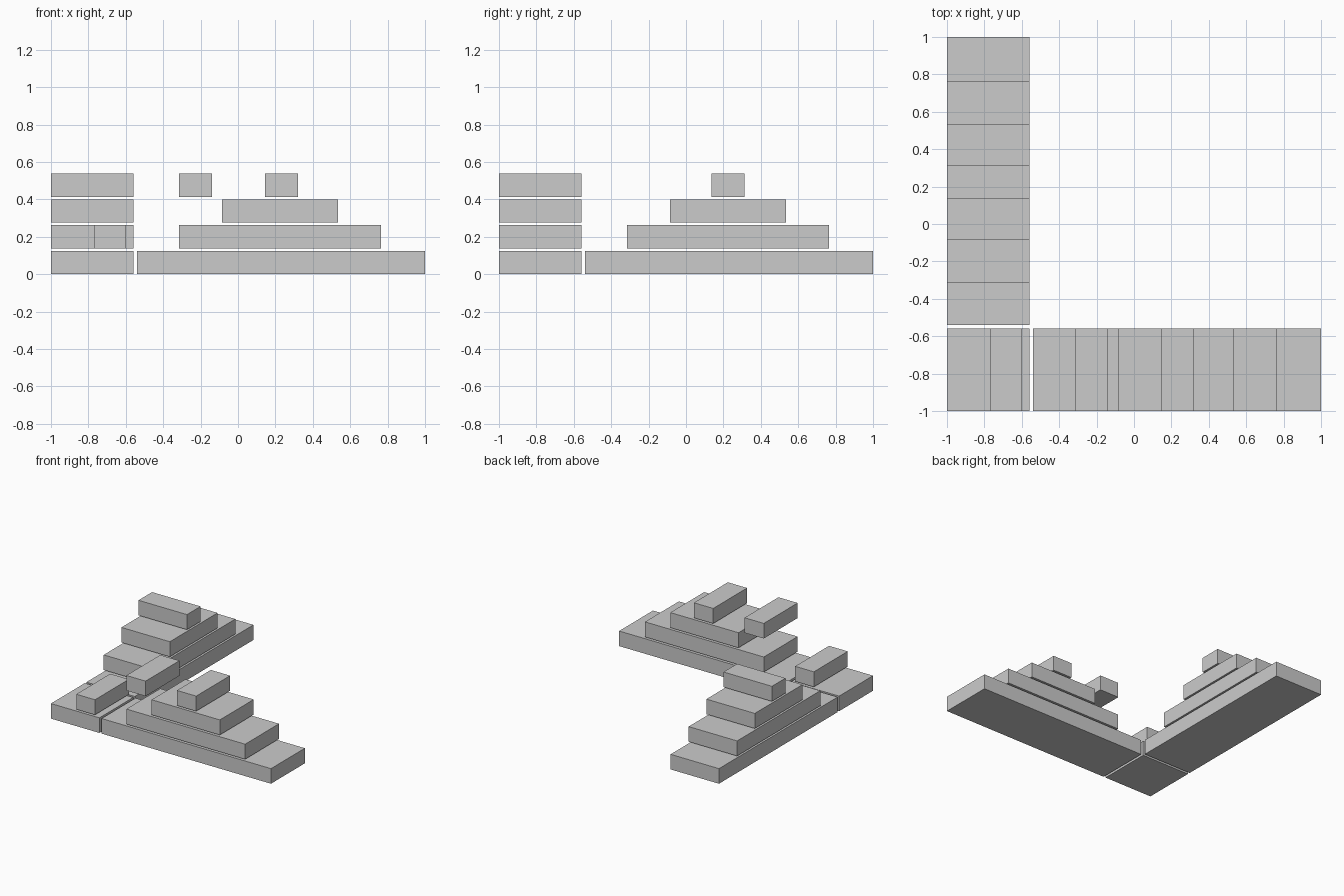
import bpy

if "Cube" in bpy.data.objects:
    bpy.data.objects.remove(bpy.data.objects["Cube"])

# One grey for every slab
grey = bpy.data.materials.new("light grey")
grey.diffuse_color = (0.6, 0.6, 0.6, 1.0)
grey.use_nodes = True
grey.node_tree.nodes["Principled BSDF"].inputs["Base Color"].default_value = grey.diffuse_color

PITCH, THICK = 0.138, 0.124   # layer spacing and slab thickness
BAND = (-1.0, -0.56)          # width of each arm


def slab(name, xr, yr, level):
    """Box spanning an x range and a y range on a given layer."""
    z = level * PITCH
    bpy.ops.mesh.primitive_cube_add(
        size=1,
        location=((xr[0] + xr[1]) / 2, (yr[0] + yr[1]) / 2, z + THICK / 2))
    ob = bpy.context.object
    ob.name = name
    ob.scale = (xr[1] - xr[0], yr[1] - yr[0], THICK)
    bpy.ops.object.transform_apply(location=False, rotation=False, scale=True)
    ob.data.materials.append(grey)


# Stepped tiers, repeated along both arms of the L
tiers = [(-0.54, 1.0), (-0.315, 0.765), (-0.085, 0.535)]
for level, span in enumerate(tiers):
    slab(f"front_arm_tier_{level + 1}", span, BAND, level)
    slab(f"side_arm_tier_{level + 1}", BAND, span, level)

# Top blocks
slab("front_arm_top_block", (0.145, 0.32), BAND, 3)
slab("side_arm_top_block", BAND, (0.137, 0.313), 3)

# Corner base with its small block, and the raised floating block
slab("corner_base", BAND, BAND, 0)
slab("corner_block", (-0.77, -0.60), BAND, 1)
slab("floating_block", (-0.315, -0.14), BAND, 3)
